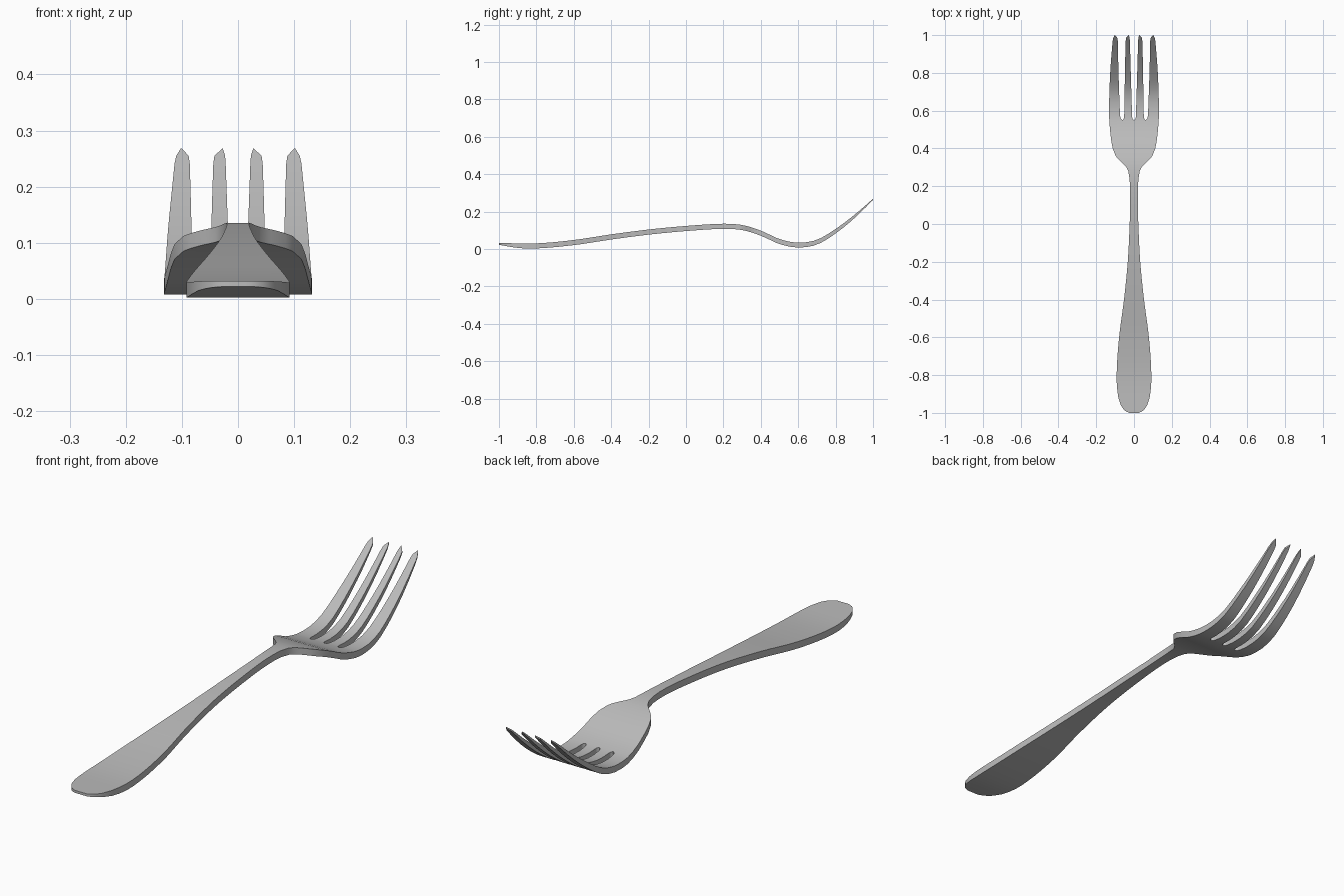
import bpy
import bmesh
import math

cube = bpy.data.objects.get("Cube")
if cube:
    bpy.data.objects.remove(cube)


def curve(points):
    """Smooth function through (position, value) points."""
    def slope(i):
        a, b = points[max(i - 1, 0)], points[min(i + 1, len(points) - 1)]
        return (b[1] - a[1]) / (b[0] - a[0])

    def value(y):
        i = 0
        while i < len(points) - 2 and y > points[i + 1][0]:
            i += 1
        (y0, v0), (y1, v1) = points[i], points[i + 1]
        h = y1 - y0
        t = min(max((y - y0) / h, 0), 1)
        return ((1 + 2 * t) * (1 - t) ** 2 * v0 + t * (1 - t) ** 2 * h * slope(i)
                + t * t * (3 - 2 * t) * v1 + t * t * (t - 1) * h * slope(i + 1))
    return value


# Half width of the outline, top height and thickness along the length
ROOT = 0.55
half_width = curve([(-1, .025), (-.99, .046), (-.96, .07), (-.9, .086), (-.8, .092),
                    (-.6, .079), (-.4, .053), (-.2, .033), (0, .023), (.15, .02),
                    (.26, .026), (.3, .04), (.33, .07), (.36, .097), (.4, .113),
                    (.5, .127), (.6, .132), (.8, .126), (.97, .113), (.985, .11), (1, .102)])
top = curve([(-1, .032), (-.8, .03), (-.6, .048), (-.4, .078), (-.2, .104), (0, .123),
             (.2, .135), (.3, .128), (.4, .098), (.5, .053), (.6, .034), (.7, .049),
             (.8, .107), (.9, .182), (1, .268)])
thickness = curve([(-1, .01), (-.9, .024), (-.8, .027), (.3, .027), (.6, .026),
                   (.8, .024), (.9, .018), (1, .006)])

# Edges of the slots between the tines
slot_middle = curve([(ROOT, 0), (.556, .007), (.57, .01), (.6, .011), (.8, .017),
                     (.97, .022), (.985, .023), (1, .027)])
slot_inner = curve([(ROOT, .061), (.556, .055), (.57, .052), (.6, .051), (.8, .048),
                    (.97, .044), (.985, .042), (1, .028)])
slot_outer = curve([(ROOT, .061), (.556, .069), (.57, .073), (.6, .075), (.8, .082),
                    (.97, .086), (.985, .088), (1, .1)])


def edges(y):
    """Left and right edges of the four strips at one station."""
    w = half_width(y)
    if y <= ROOT:
        mid = .061 * w / half_width(ROOT)
        half = [0, mid, mid, w]
    else:
        half = [slot_middle(y), slot_inner(y), slot_outer(y), w]
    return [-x for x in reversed(half)] + half


# Stations, denser at the handle end, the shoulders and the slot roots
stations = {round(-1 + .04 * i, 3) for i in range(51)}
stations |= {-.995, -.99, -.98, .3, .315, .33, .345, ROOT, .553, .556, .562, .57, .97, .985}
rows = sorted(stations)

# Flat outline made of four strips, joined where there is no slot
bm = bmesh.new()
grid = [[bm.verts.new((x, y, 0)) for x in edges(y)] for y in rows]
for near, far in zip(grid, grid[1:]):
    for c in range(0, 8, 2):
        bm.faces.new((near[c], near[c + 1], far[c + 1], far[c]))
bmesh.ops.remove_doubles(bm, verts=bm.verts[:], dist=.0002)

# Give the outline its thickness and bend it to the side profile
lower = bm.verts[:]
extruded = bmesh.ops.extrude_face_region(bm, geom=bm.faces[:], use_keep_orig=True)
upper = [g for g in extruded["geom"] if isinstance(g, bmesh.types.BMVert)]
for v in upper:
    v.co.z = top(v.co.y)
for v in lower:
    v.co.z = top(v.co.y) - thickness(v.co.y)
bmesh.ops.recalc_face_normals(bm, faces=bm.faces[:])

mesh = bpy.data.meshes.new("fork")
bm.to_mesh(mesh)
bm.free()
fork = bpy.data.objects.new("fork", mesh)
bpy.context.collection.objects.link(fork)

# Plain steel grey
steel = bpy.data.materials.new("steel_grey")
steel.use_nodes = True
color = (.5, .5, .5, 1)
steel.diffuse_color = color
steel.node_tree.nodes["Principled BSDF"].inputs["Base Color"].default_value = color
mesh.materials.append(steel)

bpy.context.view_layer.objects.active = fork
fork.select_set(True)
bpy.ops.object.shade_smooth_by_angle(angle=math.radians(35))
